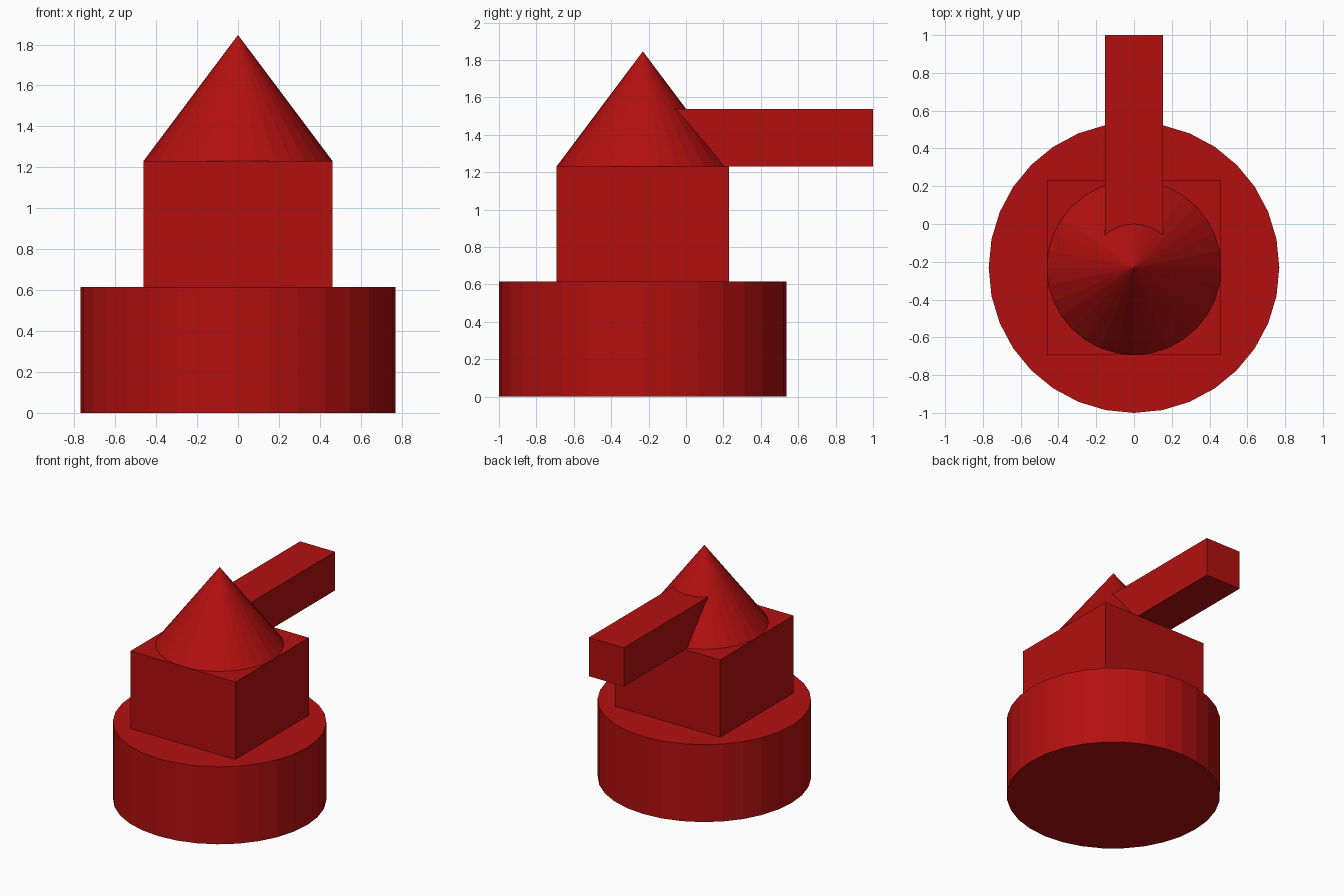
import bpy

if "Cube" in bpy.data.objects:
    bpy.data.objects.remove(bpy.data.objects["Cube"])

U = 2 / 6.5          # one design unit; the model is 6.5 units long
CY = -1 + 2.5 * U    # centre of the tower along y

red = bpy.data.materials.new("deep_red")
red.diffuse_color = (0.45, 0.005, 0.005, 1)
red.use_nodes = True
red.node_tree.nodes["Principled BSDF"].inputs["Base Color"].default_value = red.diffuse_color


def finish(name):
    obj = bpy.context.object
    obj.name = name
    obj.data.materials.append(red)


def box(name, size, centre):
    bpy.ops.mesh.primitive_cube_add(size=1, location=centre)
    bpy.context.object.scale = size
    bpy.ops.object.transform_apply(location=False, rotation=False, scale=True)
    finish(name)


# Round base
bpy.ops.mesh.primitive_cylinder_add(vertices=32, radius=2.5 * U, depth=2 * U,
                                    location=(0, CY, U))
finish("round_base")

# Square body
box("square_body", (3 * U, 3 * U, 2 * U), (0, CY, 3 * U))

# Pointed roof
bpy.ops.mesh.primitive_cone_add(vertices=32, radius1=1.5 * U, radius2=0,
                                depth=2 * U, location=(0, CY, 5 * U))
finish("cone_roof")

# Arm reaching back from the middle of the roof
box("rear_arm", (U, 4 * U, U), (0, CY + 2 * U, 4.5 * U))
